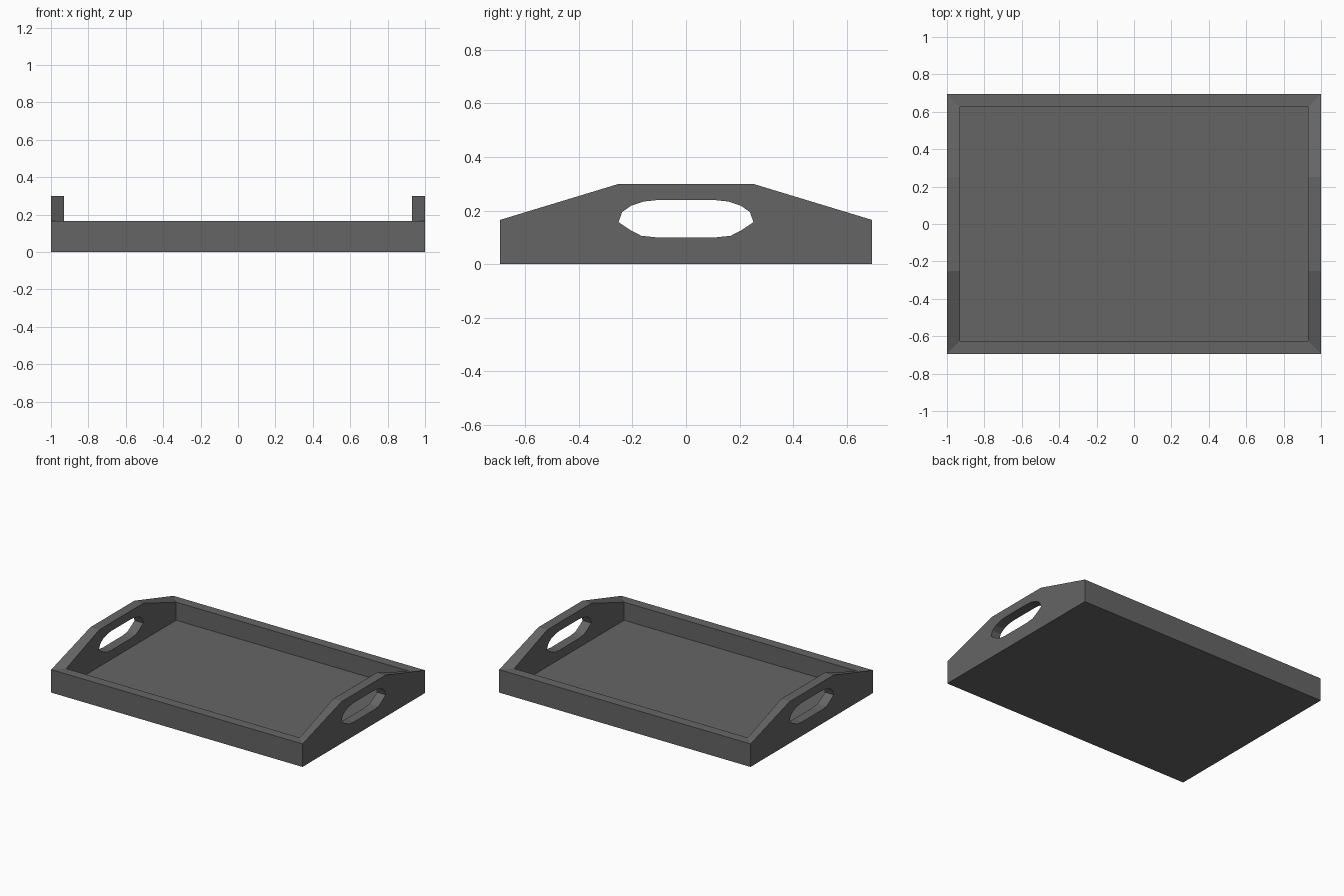
import bpy
import bmesh

default = bpy.data.objects.get("Cube")
if default:
    bpy.data.objects.remove(default, do_unlink=True)

X, Y = 1.0, 0.695          # outer half sizes
WALL = 0.07                # wall thickness
FLOOR, RAIL, GRIP = 0.035, 0.165, 0.3
GRIP_Y = 0.25              # half length of the raised handle top

grey = bpy.data.materials.new("dark grey")
grey.use_nodes = True
colour = (0.13, 0.13, 0.13, 1)
grey.diffuse_color = colour
grey.node_tree.nodes["Principled BSDF"].inputs["Base Color"].default_value = colour


def loft(name, rings):
    """Skin a closed solid through rings that have equal point counts."""
    bm = bmesh.new()
    loops = [[bm.verts.new(p) for p in ring] for ring in rings]
    n = len(loops[0])
    for a, b in zip(loops, loops[1:]):
        for i in range(n):
            j = (i + 1) % n
            bm.faces.new((a[i], a[j], b[j], b[i]))
    bm.faces.new(loops[0][::-1])
    bm.faces.new(loops[-1])
    bmesh.ops.recalc_face_normals(bm, faces=bm.faces)
    mesh = bpy.data.meshes.new(name)
    bm.to_mesh(mesh)
    bm.free()
    mesh.materials.append(grey)
    obj = bpy.data.objects.new(name, mesh)
    bpy.context.collection.objects.link(obj)
    return obj


def tray_ring(inset, corner_z, grip_z):
    """Rectangle with two extra points on each side where the handle rises."""
    x, y = X - inset, Y - inset
    half = [(x, -y, corner_z), (x, -GRIP_Y, grip_z), (x, GRIP_Y, grip_z), (x, y, corner_z)]
    return half + [(-px, -py, z) for px, py, z in half]


# Tray: base, mitred rails and raised handle ends in one shell
tray = loft("serving_tray", [
    tray_ring(0, 0, 0),
    tray_ring(0, RAIL, GRIP),
    tray_ring(WALL, RAIL, GRIP),
    tray_ring(WALL, FLOOR, FLOOR),
])

# Hand holes: one rounded slot cut through both ends
right_half = [(0.11, 0.1), (0.167, 0.106), (0.207, 0.127), (0.252, 0.157),
              (0.238, 0.195), (0.205, 0.218), (0.157, 0.234), (0.11, 0.239)]
slot = right_half + [(-y, z) for y, z in reversed(right_half)]
cutter = loft("hand_hole_cutter", [[(x, y, z) for y, z in slot] for x in (-1.2, 1.2)])
cutter.hide_render = True

cut = tray.modifiers.new("hand_holes", 'BOOLEAN')
cut.operation = 'DIFFERENCE'
cut.solver = 'EXACT'
cut.object = cutter
bpy.context.view_layer.objects.active = tray
bpy.ops.object.modifier_apply(modifier=cut.name)
bpy.data.objects.remove(cutter, do_unlink=True)
